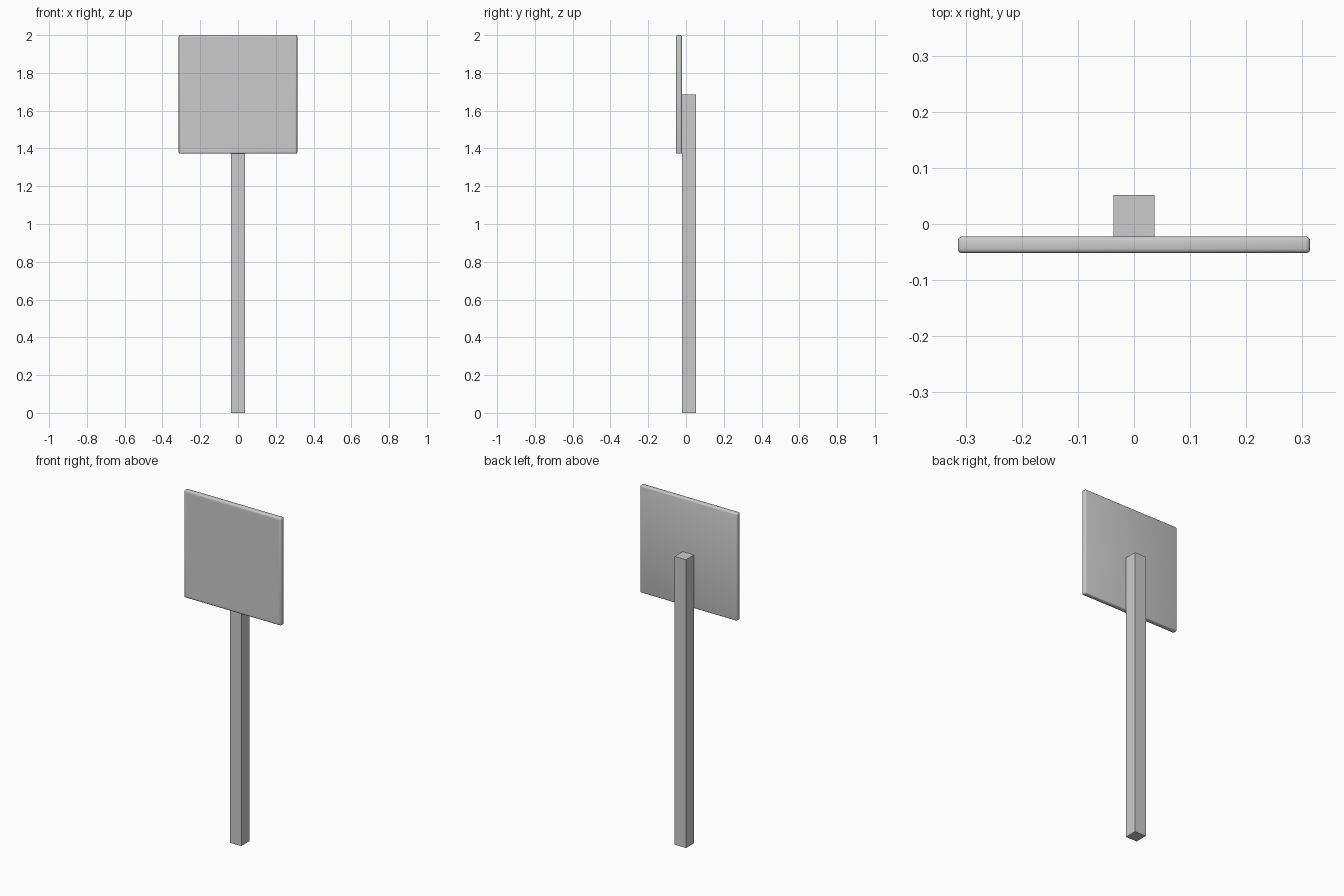
import bpy, bmesh

if "Cube" in bpy.data.objects:
    bpy.data.objects.remove(bpy.data.objects["Cube"])


def box(name, x, y, z):
    """Box spanning the given (min, max) ranges."""
    bm = bmesh.new()
    bmesh.ops.create_cube(bm, size=1)
    for v in bm.verts:
        for i, (lo, hi) in enumerate((x, y, z)):
            v.co[i] = hi if v.co[i] > 0 else lo
    mesh = bpy.data.meshes.new(name)
    obj = bpy.data.objects.new(name, mesh)
    bpy.context.collection.objects.link(obj)
    return obj, bm


# Square post, ending halfway up the panel
post, bm = box("post", (-0.0366, 0.0366), (-0.022, 0.052), (0, 1.686))
bm.to_mesh(post.data)
bm.free()

# Sign panel with rounded edges
panel, bm = box("sign_panel", (-0.314, 0.314), (-0.052, -0.022), (1.372, 2.0))
bmesh.ops.bevel(bm, geom=bm.edges[:], offset=0.008, segments=3,
                profile=0.5, affect='EDGES')
# Inner border keeps the front face flat under smooth shading
bm.normal_update()
front = max((f for f in bm.faces if f.normal.y < -0.99), key=lambda f: f.calc_area())
bmesh.ops.inset_region(bm, faces=[front], thickness=0.012)
for f in bm.faces:
    f.smooth = True
bm.to_mesh(panel.data)
bm.free()
